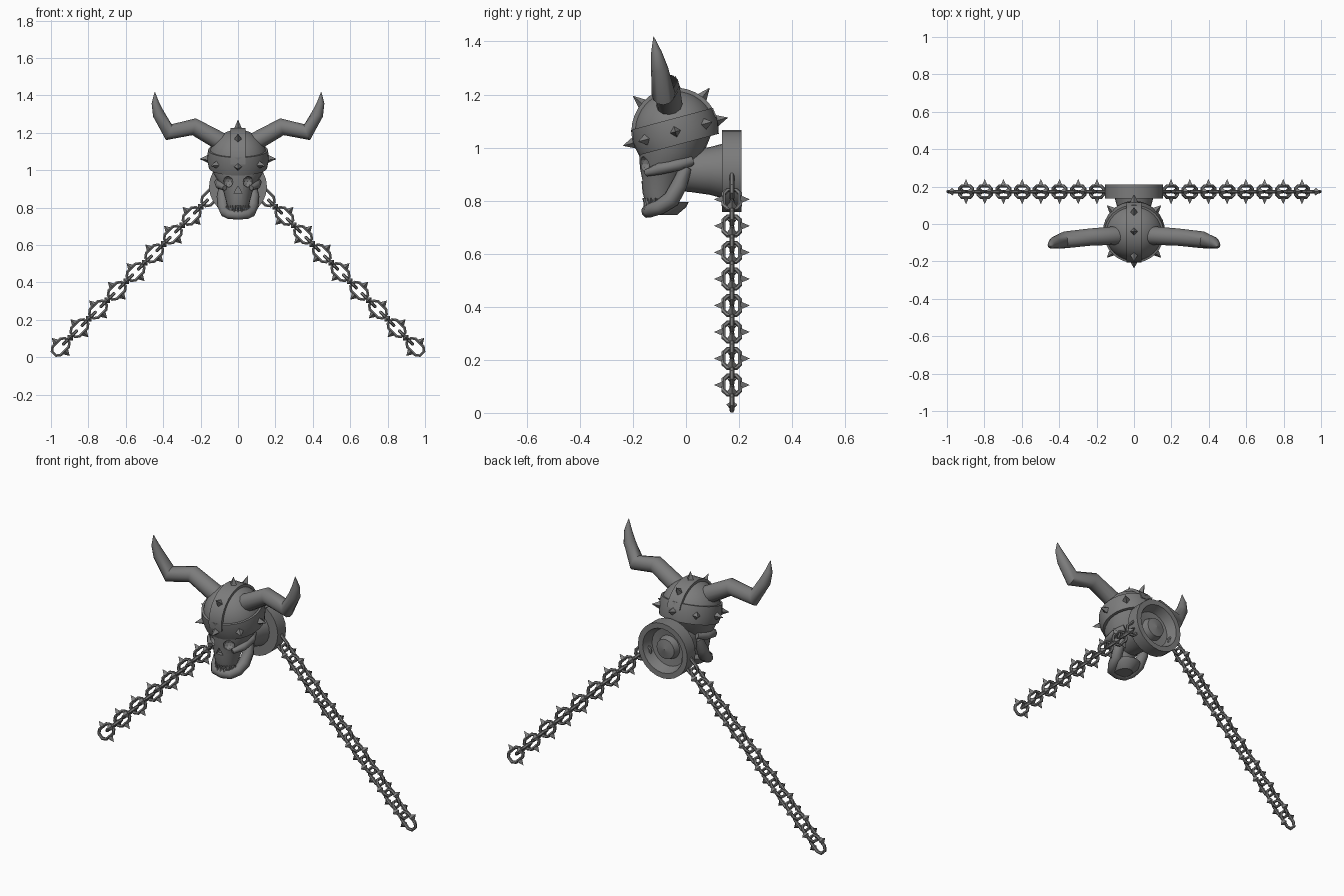
import bpy
import bmesh
from math import sin, cos, pi, radians
from mathutils import Vector, Matrix

if "Cube" in bpy.data.objects:
    bpy.data.objects.remove(bpy.data.objects["Cube"])

X, Y, Z = Vector((1, 0, 0)), Vector((0, 1, 0)), Vector((0, 0, 1))
iron = bpy.data.materials.new("iron grey")
iron.use_nodes = True
GREY = (0.2, 0.2, 0.2, 1)
iron.diffuse_color = GREY
iron.node_tree.nodes["Principled BSDF"].inputs["Base Color"].default_value = GREY


def finish(bm, name, smooth=None):
    """Turn a bmesh into a named object, smooth below the given angle."""
    bmesh.ops.recalc_face_normals(bm, faces=bm.faces)
    mesh = bpy.data.meshes.new(name)
    bm.to_mesh(mesh)
    bm.free()
    mesh.materials.append(iron)
    ob = bpy.data.objects.new(name, mesh)
    bpy.context.collection.objects.link(ob)
    bpy.ops.object.select_all(action='DESELECT')
    ob.select_set(True)
    bpy.context.view_layer.objects.active = ob
    if smooth:
        bpy.ops.object.shade_smooth_by_angle(angle=radians(smooth))
    return ob


def skin(bm, rings, closed=False):
    """Bridge rings of points; cap the ends unless the loop is closed."""
    loops = [[bm.verts.new(p) for p in ring] for ring in rings]
    pairs = list(zip(loops, loops[1:]))
    if closed:
        pairs.append((loops[-1], loops[0]))
    for a, b in pairs:
        n = len(a)
        for i in range(n):
            j = (i + 1) % n
            bm.faces.new((a[i], a[j], b[j], b[i]))
    if not closed:
        bm.faces.new(loops[0])
        bm.faces.new(loops[-1])


def tube(bm, path, radii, sides, ref, closed=False):
    """Sweep a round section along a path, mitred at the bends."""
    path = [Vector(p) for p in path]
    n, rings = len(path), []
    for i, p in enumerate(path):
        before = path[i - 1] if closed or i else p
        after = path[(i + 1) % n] if closed or i < n - 1 else p
        t = (after - before).normalized()
        v = t.cross(ref).normalized()
        u = v.cross(t)
        r = radii[i] if isinstance(radii, list) else radii
        rings.append([p + r * (u * cos(2 * pi * k / sides) + v * sin(2 * pi * k / sides))
                      for k in range(sides)])
    skin(bm, rings, closed)


def spike(bm, base, direction, length, radius, ref):
    tube(bm, [base, base + direction * length], [radius, 0.0005], 4, ref)


def lathe(name, profile, sides, matrix, smooth, closed=False):
    """Revolve (radius, height) pairs about local z."""
    bm = bmesh.new()
    skin(bm, [[matrix @ Vector((r * cos(2 * pi * k / sides), r * sin(2 * pi * k / sides), h))
               for k in range(sides)] for r, h in profile], closed)
    return finish(bm, name, smooth)


def loft(name, sections, smooth, sides=20):
    """Stack oval sections given as (z, centre y, half width, half depth)."""
    bm = bmesh.new()
    skin(bm, [[(hw * cos(2 * pi * k / sides), cy + hd * sin(2 * pi * k / sides), z)
               for k in range(sides)] for z, cy, hw, hd in sections])
    return finish(bm, name, smooth)


# Helmet: dome and brow band, tipped forward
CENTRE = Vector((0, -0.04, 1.06))
tilt = Matrix.Translation(CENTRE) @ Matrix.Rotation(radians(15), 4, 'X')
dome = [(0.157 * cos(a), 0.157 * sin(a)) for a in (pi / 2 * i / 10 for i in range(10))]
lathe("helmet_dome", dome + [(0.002, 0.157)], 32, tilt, 40)
lathe("helmet_band", [(0.14, -0.05), (0.156, -0.05), (0.166, 0), (0.160, 0.05), (0.14, 0.05)],
      32, tilt, 30, True)

# Raised crest strip running front to back
bm = bmesh.new()
rings = []
for i in range(17):
    a = radians(5 + 170 * i / 16)
    out = Vector((0, cos(a), sin(a)))
    rings.append([tilt @ (out * r + X * x) for r, x in
                  ((0.145, -0.04), (0.166, -0.04), (0.166, 0.04), (0.145, 0.04))])
skin(bm, rings)
finish(bm, "helmet_crest", 30)

# Helmet spikes: eight on the band, three on the crest
bm = bmesh.new()
turn = tilt.to_3x3()
for i in range(8):
    d = turn @ Vector((cos(pi / 4 * i), sin(pi / 4 * i), 0))
    spike(bm, CENTRE + d * 0.155, d, 0.05, 0.025, turn @ Z)
for angle in (52, 90, 140):
    d = Vector((0, cos(radians(angle)), sin(radians(angle))))
    spike(bm, CENTRE + d * 0.155, d, 0.055, 0.024, X)
finish(bm, "helmet_spikes")

# Horns
for side, s in (("left", 1), ("right", -1)):
    bm = bmesh.new()
    path = [(0.07, -0.06, 1.14), (0.235, -0.07, 1.232), (0.37, -0.085, 1.203),
            (0.425, -0.10, 1.30), (0.442, -0.112, 1.36), (0.445, -0.122, 1.418)]
    tube(bm, [(s * x, y, z) for x, y, z in path],
         [0.05, 0.046, 0.045, 0.032, 0.02, 0.001], 12, Y)
    finish(bm, side + "_horn", 50)

# Upper skull, with eye sockets and nose hole cut in
skull = loft("skull", [(1.06, -0.04, 0.14, 0.14), (0.98, -0.055, 0.13, 0.122),
                       (0.93, -0.072, 0.1, 0.102), (0.88, -0.088, 0.076, 0.08),
                       (0.83, -0.1, 0.063, 0.064), (0.80, -0.1, 0.055, 0.055)], 40)
bm = bmesh.new()
for s in (1, -1):
    bmesh.ops.create_icosphere(bm, subdivisions=2, radius=0.03,
                               matrix=Matrix.Translation((s * 0.052, -0.155, 0.938)))
skin(bm, [[(-0.022, y, 0.875), (0.022, y, 0.875), (0, y, 0.915)] for y in (-0.2, -0.145)])
cutter = finish(bm, "socket_cutter")
cutter.hide_render = True
cut = skull.modifiers.new("sockets", 'BOOLEAN')
cut.operation, cut.object = 'DIFFERENCE', cutter
bpy.context.view_layer.objects.active = skull
bpy.ops.object.modifier_apply(modifier=cut.name)
bpy.data.objects.remove(cutter)

# Cheekbones
for side, s in (("left", 1), ("right", -1)):
    bm = bmesh.new()
    tube(bm, [(s * 0.07, -0.15, 0.905), (s * 0.1, -0.1, 0.92), (s * 0.105, -0.03, 0.935),
              (s * 0.08, 0.02, 0.95)], [0.014, 0.022, 0.022, 0.02], 8, Z)
    finish(bm, side + "_cheekbone", 50)

# Lower jaw: bowed bone from hinge to hinge, with a floor
arm = [(0.078, 0.0, 0.925), (0.084, -0.025, 0.86), (0.078, -0.055, 0.805),
       (0.068, -0.1, 0.775), (0.045, -0.135, 0.763)]
bow = arm + [(0, -0.143, 0.76)] + [(-x, y, z) for x, y, z in reversed(arm)]
bm = bmesh.new()
thick = [0.022, 0.03, 0.032, 0.028, 0.026]
tube(bm, bow, thick + [0.026] + thick[::-1], 8, Vector((0, -0.5, 1)))
finish(bm, "lower_jaw", 50)
loft("jaw_floor", [(0.745, -0.09, 0.045, 0.055), (0.775, -0.075, 0.075, 0.075),
                   (0.795, -0.06, 0.075, 0.07)], 40)

# Teeth: upper row points down, lower row points up
bm = bmesh.new()
for i in range(9):
    a = radians(-72 + 18 * i)
    fang = 0.055 if i in (2, 6) else 0.035
    spike(bm, Vector((0.054 * sin(a), -0.1 - 0.056 * cos(a), 0.81)), -Z, fang, 0.009, Y)
    spike(bm, Vector((0.065 * sin(a), -0.09 - 0.063 * cos(a), 0.775)), Z, 0.035, 0.009, Y)
finish(bm, "teeth")

# Neck and the hollow mounting ring behind it
mount = Matrix.Translation((0, 0, 0.912)) @ Matrix.Rotation(radians(-90), 4, 'X')
lathe("neck", [(0.07, -0.08), (0.08, 0.02), (0.09, 0.09), (0.106, 0.15)], 24, mount, 40)
lathe("mounting_ring", [(0.09, 0.136), (0.155, 0.136), (0.155, 0.21), (0.125, 0.21),
                        (0.105, 0.155), (0.065, 0.15), (0.055, 0.185), (0.002, 0.195),
                        (0.002, 0.14)], 24, mount, 30)

# Spiked chains: links alternate between the upright plane and its normal
LINK = [(0.05, 0.016), (0.03, 0.031)]
LINK += [(-u, v) for u, v in reversed(LINK)]
LINK += [(-u, -v) for u, v in LINK]
for side, s in (("left", 1), ("right", -1)):
    bm = bmesh.new()
    along = Vector((s, 0, -1)).normalized()
    normal = along.cross(Y)
    for i in range(17):
        centre = Vector((s * (0.948 - 0.05 * i), 0.173, 0.055 + 0.05 * i))
        across, facing = (normal, Y) if i % 2 == 0 else (Y, normal)
        tube(bm, [centre + along * u + across * v for u, v in LINK], 0.009, 6, facing, True)
        if i < 16:
            for d in (across, -across):
                spike(bm, centre + d * 0.033, d, 0.034, 0.021, facing)
    finish(bm, side + "_chain", 30)
